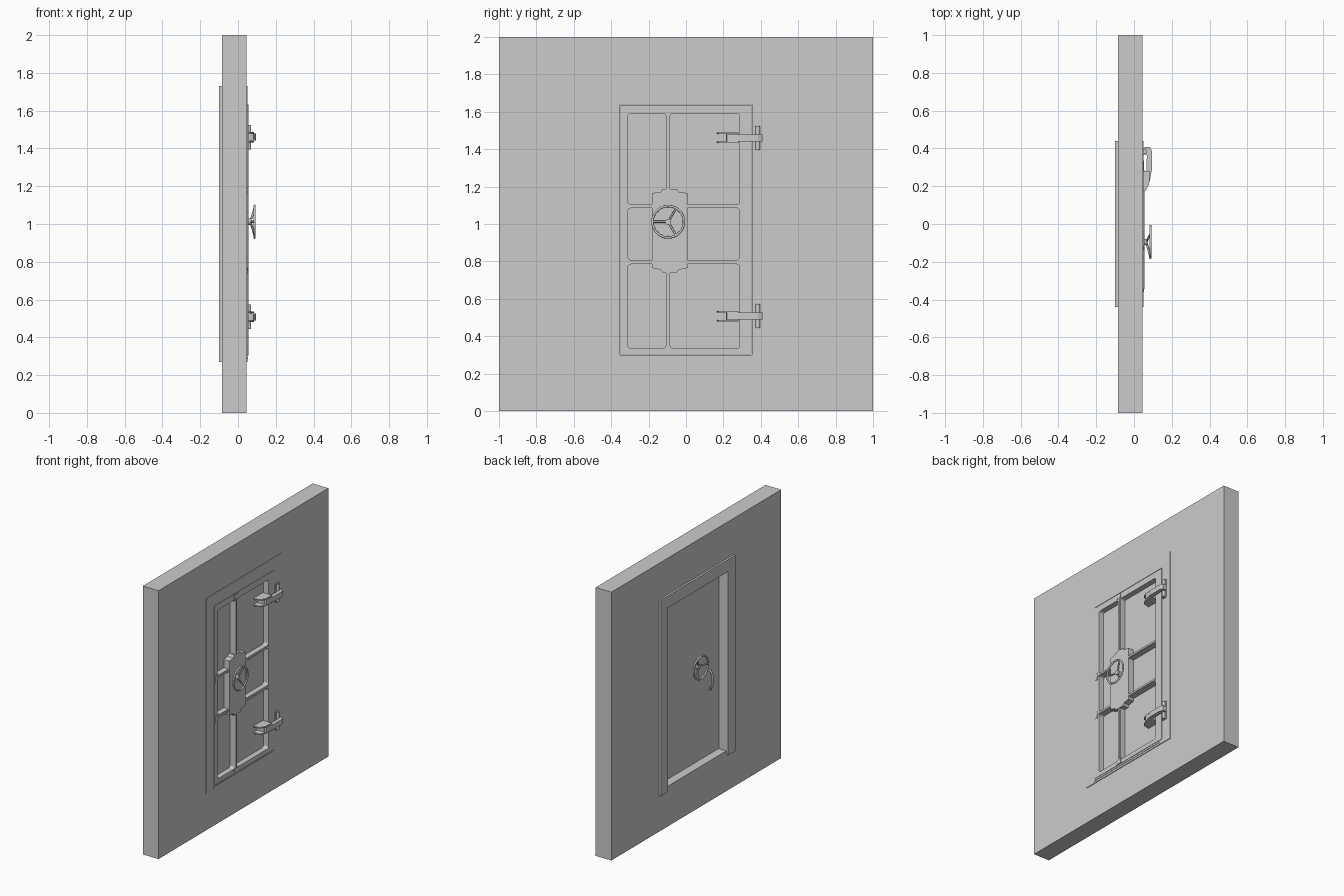
import bpy, bmesh, math
from mathutils import Vector, Matrix

if "Cube" in bpy.data.objects:
    bpy.data.objects.remove(bpy.data.objects["Cube"])


def prism(name, pts, lo, hi, axis='x'):
    """Extrude a profile: (y,z) points along x, or (x,y) points along z."""
    def place(p, t):
        return (t, p[0], p[1]) if axis == 'x' else (p[0], p[1], t)
    bm = bmesh.new()
    a = [bm.verts.new(place(p, lo)) for p in pts]
    b = [bm.verts.new(place(p, hi)) for p in pts]
    n = len(pts)
    bm.faces.new(a)
    bm.faces.new(b[::-1])
    for i in range(n):
        bm.faces.new((a[i], b[i], b[(i + 1) % n], a[(i + 1) % n]))
    bmesh.ops.recalc_face_normals(bm, faces=bm.faces)
    me = bpy.data.meshes.new(name)
    bm.to_mesh(me)
    bm.free()
    ob = bpy.data.objects.new(name, me)
    bpy.context.collection.objects.link(ob)
    return ob


def rect(y0, y1, z0, z1):
    return [(y0, z0), (y1, z0), (y1, z1), (y0, z1)]


def rounded(y0, y1, z0, z1, r=0.016, n=4):
    pts = []
    for cy, cz, a0 in ((y1 - r, z1 - r, 0), (y0 + r, z1 - r, 90),
                       (y0 + r, z0 + r, 180), (y1 - r, z0 + r, 270)):
        for i in range(n + 1):
            a = math.radians(a0 + 90 * i / n)
            pts.append((cy + r * math.cos(a), cz + r * math.sin(a)))
    return pts


def block(name, x0, x1, y0, y1, z0, z1):
    return prism(name, rect(y0, y1, z0, z1), x0, x1)


def cut(ob, cutter):
    m = ob.modifiers.new("cut", 'BOOLEAN')
    m.operation, m.solver, m.object = 'DIFFERENCE', 'EXACT', cutter
    bpy.context.view_layer.objects.active = ob
    bpy.ops.object.modifier_apply(modifier=m.name)
    bpy.data.objects.remove(cutter)


def tube(name, points, radius, verts=12):
    cu = bpy.data.curves.new(name, 'CURVE')
    cu.dimensions = '3D'
    cu.bevel_depth, cu.bevel_resolution, cu.use_fill_caps = radius, 2, True
    sp = cu.splines.new('POLY')
    sp.points.add(len(points) - 1)
    for p, co in zip(sp.points, points):
        p.co = (*co, 1)
    ob = bpy.data.objects.new(name, cu)
    bpy.context.collection.objects.link(ob)
    return ob


def cylinder(name, p, q, r, verts=24):
    p, q = Vector(p), Vector(q)
    bpy.ops.mesh.primitive_cylinder_add(vertices=verts, radius=r, depth=(q - p).length,
                                        location=(p + q) / 2,
                                        rotation=(q - p).to_track_quat('Z', 'Y').to_euler())
    bpy.context.object.name = name
    bpy.ops.object.shade_smooth_by_angle()


# Wall with a doorway
HY, HZ0, HZ1 = 0.353, 0.30, 1.64
wall = block("wall", -0.085, 0.045, -1, 1, 0, 2)
cut(wall, block("hole", -1, 1, -HY, HY, HZ0, HZ1))

# Frame trim: full ring on the door side, three-sided on the back
trim = block("front_frame", 0.043, 0.05, -0.44, 0.44, 0.27, 1.73)
cut(trim, block("hole", -1, 1, -HY, HY, HZ0, HZ1))
back = [(-0.44, 0.27), (-HY, 0.27), (-HY, HZ1), (HY, HZ1),
        (HY, 0.27), (0.44, 0.27), (0.44, 1.73), (-0.44, 1.73)]
prism("back_frame", back, -0.10, -0.083)

# Door slab with six recessed, round-cornered panels
G = 0.003
door = block("door", -0.025, 0.05, -HY + G, HY - G, HZ0 - 0.0 + G, HZ1 - G)
for y0, y1 in ((-0.31, -0.108), (-0.085, 0.287)):
    for z0, z1 in ((0.335, 0.785), (0.808, 1.085), (1.105, 1.592)):
        cut(door, prism("panel", rounded(y0, y1, z0, z1), 0.01, 0.2))

# Locking bars lying on the ribs, with end pads
block("vertical_bar", 0.04, 0.055, -0.105, -0.088, 0.305, 1.632)
for z in (0.797, 1.095):
    block("horizontal_bar", 0.04, 0.055, -0.345, 0.285, z - 0.007, z + 0.007)
    block("bar_end_pad", 0.04, 0.055, -0.345, -0.325, z - 0.03, z + 0.02)
for z in (0.32, 1.615):
    block("bar_end_pad", 0.04, 0.055, -0.117, -0.076, z - 0.015, z + 0.015)

# Sill seam strip
block("sill_strip", 0.045, 0.053, -0.36, 0.335, 0.284, 0.294)

# Lock housing: stepped plate
half = [(0.095, 0.765), (0.095, 1.165), (0.048, 1.172), (0.036, 1.188),
        (0.036, 0.738), (0.048, 0.755)]
right = [half[5], half[0], half[1], half[2], half[3]]
side = [half[4]] + right
pts = [(-0.087 + y, z) for y, z in side] + [(-0.087 - y, z) for y, z in side[::-1]]
prism("lock_housing", pts, 0.005, 0.056)


# Dished three-spoke handwheels on both sides
def handwheel(name, base, s, y=-0.095, z=1.012):
    rim = base + s * 0.031
    bpy.ops.mesh.primitive_torus_add(major_radius=0.084, minor_radius=0.0065,
                                     major_segments=40, minor_segments=10,
                                     location=(rim, y, z), rotation=(0, math.pi / 2, 0))
    bpy.context.object.name = name + "_rim"
    bpy.ops.object.shade_smooth_by_angle(angle=math.radians(60))
    cylinder(name + "_hub", (base - s * 0.004, y, z), (base + s * 0.018, y, z), 0.016)
    for k in range(3):
        a = math.radians(60 + 120 * k)
        c, d = math.cos(a), math.sin(a)
        tube(name + "_spoke", [(base + s * 0.012, y + 0.008 * c, z + 0.008 * d),
                               (rim, y + 0.083 * c, z + 0.083 * d)], 0.0055)


handwheel("outer_wheel", 0.056, 1)
handwheel("inner_wheel", -0.025, -1)

# Pull handle on the inner face
tube("pull_handle", [(-0.02, -0.235, 0.79), (-0.04, -0.235, 0.792), (-0.052, -0.235, 0.82),
                     (-0.056, -0.235, 0.86), (-0.052, -0.235, 0.90),
                     (-0.04, -0.235, 0.928), (-0.02, -0.235, 0.93)], 0.007)

# Hinges: wedge bracket on the door, bridging arm, knuckle on the frame
for z in (0.508, 1.46):
    wedge = [(0.008, 0.165), (0.06, 0.175), (0.08, 0.21), (0.085, 0.28), (0.008, 0.28)]
    for s in (-1, 1):
        a, b = sorted((z + s * 0.02, z + s * 0.028))
        prism("hinge_cheek", wedge, a, b, 'z')
    core = [(0.008, 0.215), (0.065, 0.215), (0.072, 0.28), (0.008, 0.28)]
    prism("hinge_core", core, z - 0.021, z + 0.021, 'z')
    arm = [(0.066, 0.215), (0.082, 0.22), (0.095, 0.29), (0.095, 0.385), (0.085, 0.408),
           (0.055, 0.408), (0.055, 0.372), (0.068, 0.362), (0.066, 0.29)]
    prism("hinge_arm", arm, z - 0.019, z + 0.019, 'z')
    block("hinge_mount", 0.045, 0.056, 0.364, 0.402, z - 0.07, z + 0.07)
    cylinder("hinge_pin", (0.058, 0.384, z - 0.065), (0.058, 0.384, z + 0.065), 0.012)
